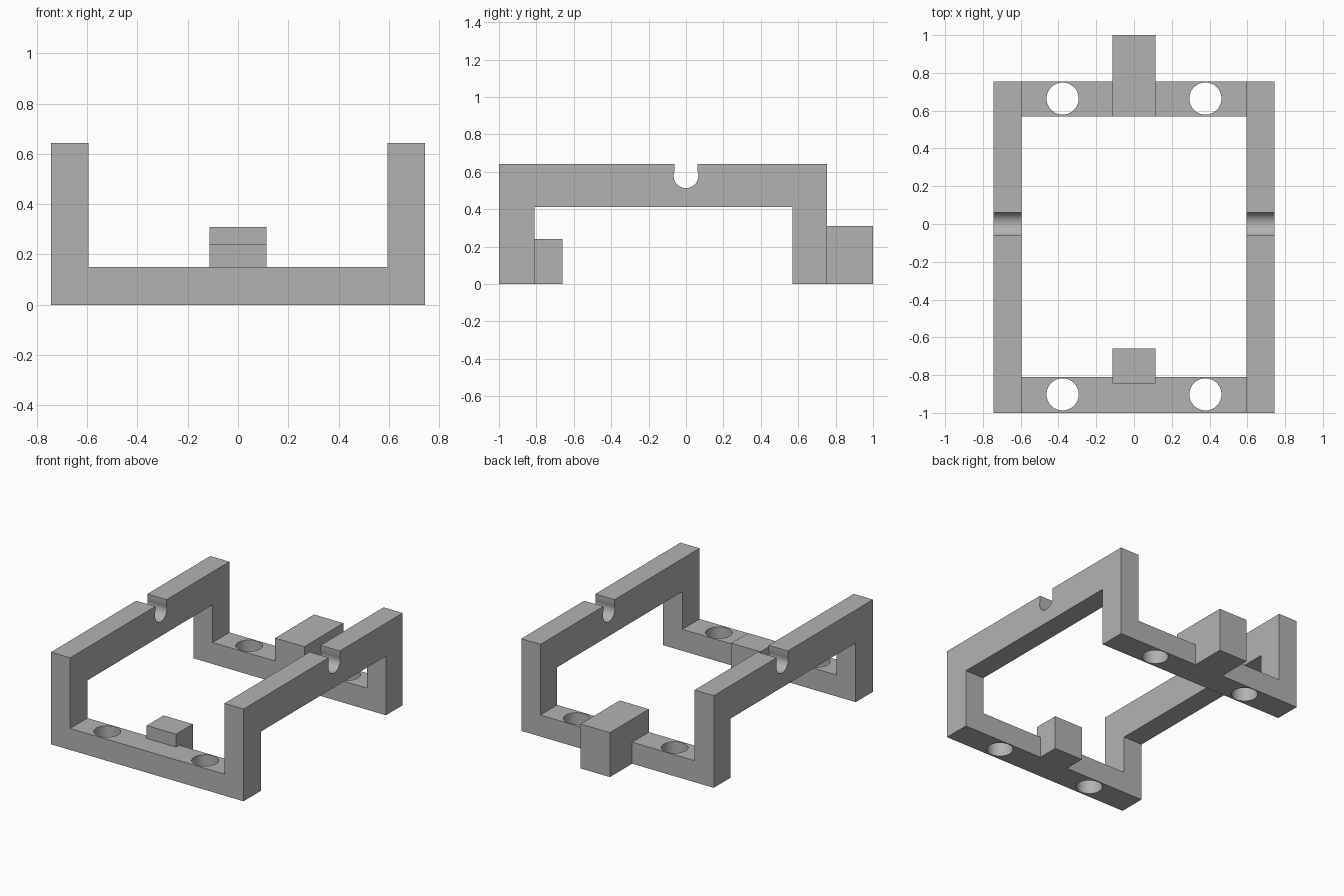
import bpy, bmesh, math
from mathutils import Vector

if "Cube" in bpy.data.objects:
    bpy.data.objects.remove(bpy.data.objects["Cube"])

gray = bpy.data.materials.new("plain_gray")
gray.diffuse_color = (0.45, 0.45, 0.45, 1)
gray.use_nodes = True
gray.node_tree.nodes["Principled BSDF"].inputs["Base Color"].default_value = gray.diffuse_color


def finish(name, bm):
    bmesh.ops.recalc_face_normals(bm, faces=bm.faces)
    mesh = bpy.data.meshes.new(name)
    bm.to_mesh(mesh)
    bm.free()
    mesh.materials.append(gray)
    obj = bpy.data.objects.new(name, mesh)
    bpy.context.collection.objects.link(obj)
    return obj


def smooth(obj):
    bpy.ops.object.select_all(action='DESELECT')
    obj.select_set(True)
    bpy.context.view_layer.objects.active = obj
    bpy.ops.object.shade_smooth_by_angle(angle=math.radians(30))


def prism(name, points, offset):
    """Extrude a closed outline of 3D points along offset."""
    bm = bmesh.new()
    face = bm.faces.new([bm.verts.new(p) for p in points])
    out = bmesh.ops.extrude_face_region(bm, geom=[face], use_keep_orig=True)
    verts = [g for g in out["geom"] if isinstance(g, bmesh.types.BMVert)]
    bmesh.ops.translate(bm, verts=verts, vec=Vector(offset))
    return finish(name, bm)


def box(name, x, y, z):
    outline = [(x[0], y[0], z[0]), (x[1], y[0], z[0]), (x[1], y[1], z[0]), (x[0], y[1], z[0])]
    return prism(name, outline, (0, 0, z[1] - z[0]))


W, INNER = 0.743, 0.595          # outer and inner half width
FRONT, BACK = (-1.0, -0.81), (0.57, 0.755)
TOP, BEAM = 0.643, 0.413         # beam top and underside
BAR = 0.15                       # cross bar height

# Side frames: two legs, a beam and a keyhole shaped rod notch
r, cz, slot = 0.066, 0.579, 0.0615
a0 = math.asin(math.sqrt(1 - (slot / r) ** 2))
arc = [(r * math.cos(a), cz + r * math.sin(a))
       for a in (a0 - (math.pi + 2 * a0) * i / 32 for i in range(33))]
profile = [(FRONT[0], 0), (FRONT[1], 0), (FRONT[1], BEAM), (BACK[0], BEAM),
           (BACK[0], 0), (BACK[1], 0), (BACK[1], TOP), (slot, TOP)]
profile += arc + [(-slot, TOP), (FRONT[0], TOP)]
for side, x in (("left", -W), ("right", INNER)):
    smooth(prism(side + "_side_frame", [(x, y, z) for y, z in profile], (W - INNER, 0, 0)))

# Cross bars with two screw holes each
for name, y, hole_y in (("front", FRONT, -0.902), ("back", BACK, 0.664)):
    bar = box(name + "_cross_bar", (-INNER, INNER), y, (0, BAR))
    for x in (-0.378, 0.378):
        bpy.ops.mesh.primitive_cylinder_add(vertices=64, radius=0.085, depth=0.5, location=(x, hole_y, 0.07))
        cutter = bpy.context.object
        cutter.name = "hole_cutter"
        cutter.hide_render = True
        mod = bar.modifiers.new("screw_hole", 'BOOLEAN')
        mod.object, mod.solver = cutter, 'EXACT'
        bpy.context.view_layer.objects.active = bar
        bpy.ops.object.modifier_apply(modifier=mod.name)
        bpy.data.objects.remove(cutter)
    smooth(bar)

# Centre blocks
box("front_block", (-0.113, 0.113), (-0.845, -0.66), (0, 0.24))
box("back_block", (-0.113, 0.113), (BACK[0], 1.0), (0, 0.31))
